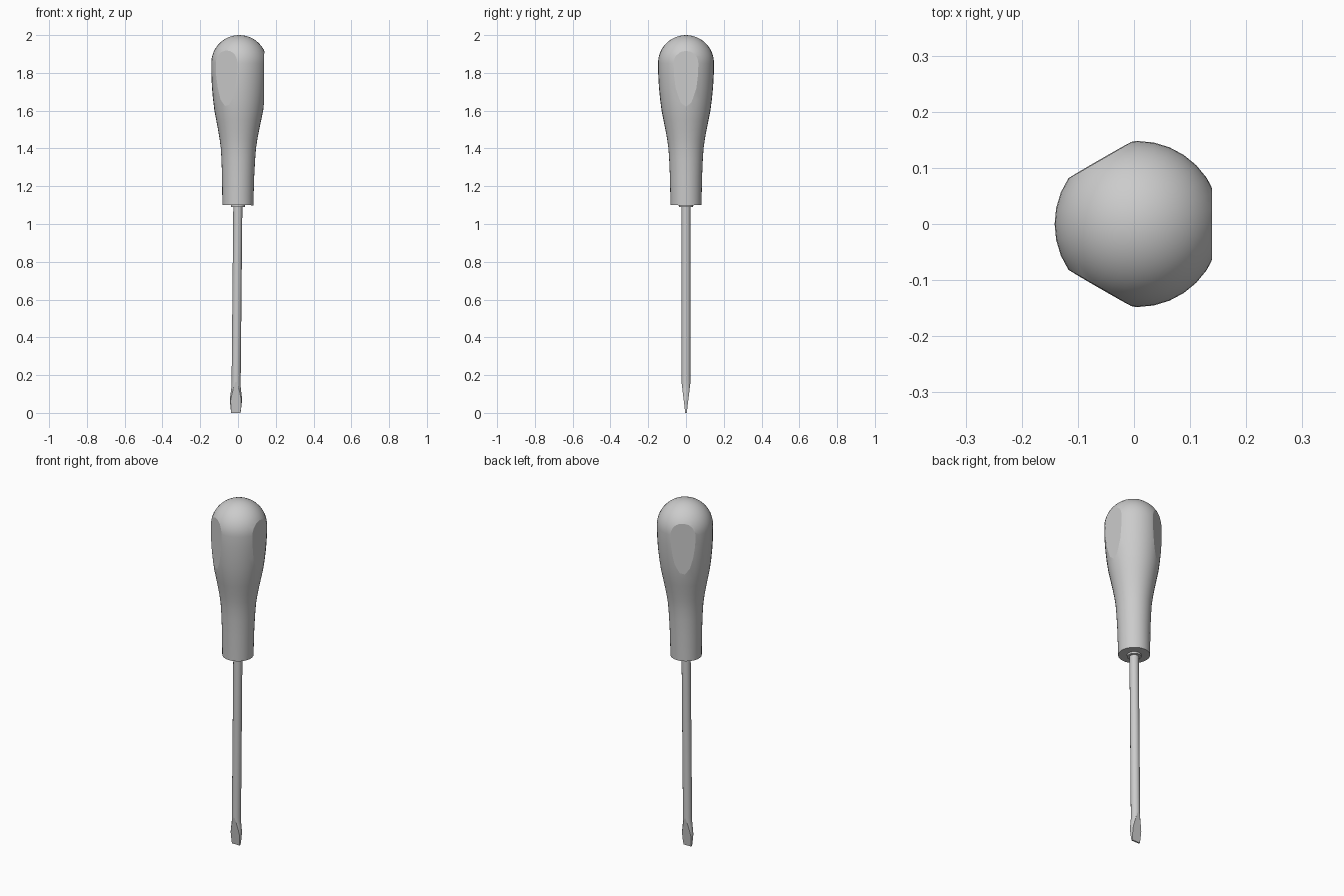
import bpy, bmesh, math
from mathutils import Matrix, Vector

if "Cube" in bpy.data.objects:
    bpy.data.objects.remove(bpy.data.objects["Cube"], do_unlink=True)

grey = bpy.data.materials.new("plain grey")
grey.use_nodes = True
grey.diffuse_color = (0.6, 0.6, 0.6, 1)
grey.node_tree.nodes["Principled BSDF"].inputs["Base Color"].default_value = (0.6, 0.6, 0.6, 1)

# The whole tool leans very slightly towards +x
LEAN = Matrix.Translation((-0.0115, 0, 0)) @ Matrix.Rotation(0.0097, 4, 'Y')


def lathe(bm, profile, sides):
    """Closed solid from (x radius, y radius, z) rings, bottom to top."""
    rings = []
    for rx, ry, z in profile:
        if rx == 0:
            rings.append([bm.verts.new((0, 0, z))] * sides)
            continue
        angles = [2 * math.pi * i / sides for i in range(sides)]
        rings.append([bm.verts.new((rx * math.cos(a), ry * math.sin(a), z)) for a in angles])
    for low, high in zip(rings, rings[1:]):
        for i in range(sides):
            j = (i + 1) % sides
            quad = [low[i], low[j], high[j], high[i]]
            bm.faces.new(list(dict.fromkeys(quad)))
    for ring in (rings[0], rings[-1]):
        if ring[0] is not ring[1]:
            bm.faces.new(ring)


def slice_flat(bm, point, normal):
    """Cut away everything beyond a plane and cap it with a flat face."""
    cut = bmesh.ops.bisect_plane(bm, geom=bm.verts[:] + bm.edges[:] + bm.faces[:], dist=1e-6,
                                 plane_co=point, plane_no=normal, clear_outer=True)
    edges = [e for e in cut["geom_cut"] if isinstance(e, bmesh.types.BMEdge)]
    bmesh.ops.holes_fill(bm, edges=edges, sides=0)


def finish(bm, name, flat_normals=()):
    """Smooth the round skin, keep flats crisp, and add the object."""
    bmesh.ops.recalc_face_normals(bm, faces=bm.faces[:])
    bm.normal_update()
    for face in bm.faces:
        face.smooth = not any(face.normal.dot(n) > 0.9999 and len(face.verts) > 4 for n in flat_normals)
    for edge in bm.edges:
        edge.smooth = edge.calc_face_angle(0) < math.radians(30) and all(f.smooth for f in edge.link_faces)
    bm.transform(LEAN)
    mesh = bpy.data.meshes.new(name)
    bm.to_mesh(mesh)
    bm.free()
    mesh.materials.append(grey)
    obj = bpy.data.objects.new(name, mesh)
    bpy.context.collection.objects.link(obj)


# Handle: slim neck, swelling grip and round dome, with three flats
R, DOME = 0.148, 1.852
body = [(0.082, 1.1), (0.085, 1.25), (0.089, 1.34), (0.093, 1.4), (0.100, 1.45), (0.109, 1.5),
        (0.119, 1.55), (0.129, 1.6), (0.137, 1.66), (0.143, 1.72), (0.147, 1.79)]
for step in range(13):
    a = math.pi / 2 * step / 12
    body.append((R * math.cos(a) if step < 12 else 0, DOME + R * math.sin(a)))
bm = bmesh.new()
lathe(bm, [(r, r, z) for r, z in body], 32)
normals = [Vector((math.cos(a), math.sin(a), 0)) for a in (0, 2 * math.pi / 3, 4 * math.pi / 3)]
for n in normals:
    slice_flat(bm, n * 0.132, n)
finish(bm, "handle", normals)

# Collar where the shaft enters the handle
bm = bmesh.new()
lathe(bm, [(0.037, 0.037, 1.09), (0.037, 0.037, 1.11)], 32)
finish(bm, "collar")

# Shaft with a flared tip, ground to a wedge on both sides
S = 0.024
bm = bmesh.new()
lathe(bm, [(0.025, S, 0), (0.029, S, 0.035), (0.032, S, 0.065), (0.031, S, 0.085),
           (0.027, S, 0.115), (S, S, 0.14), (S, S, 0.17), (S, S, 1.12)], 24)
wedge = [Vector((0, side * 0.165, -0.020)).normalized() for side in (-1, 1)]
for n in wedge:
    slice_flat(bm, Vector((0, math.copysign(0.004, n.y), 0)), n)
finish(bm, "shaft_and_flat_tip", wedge)
